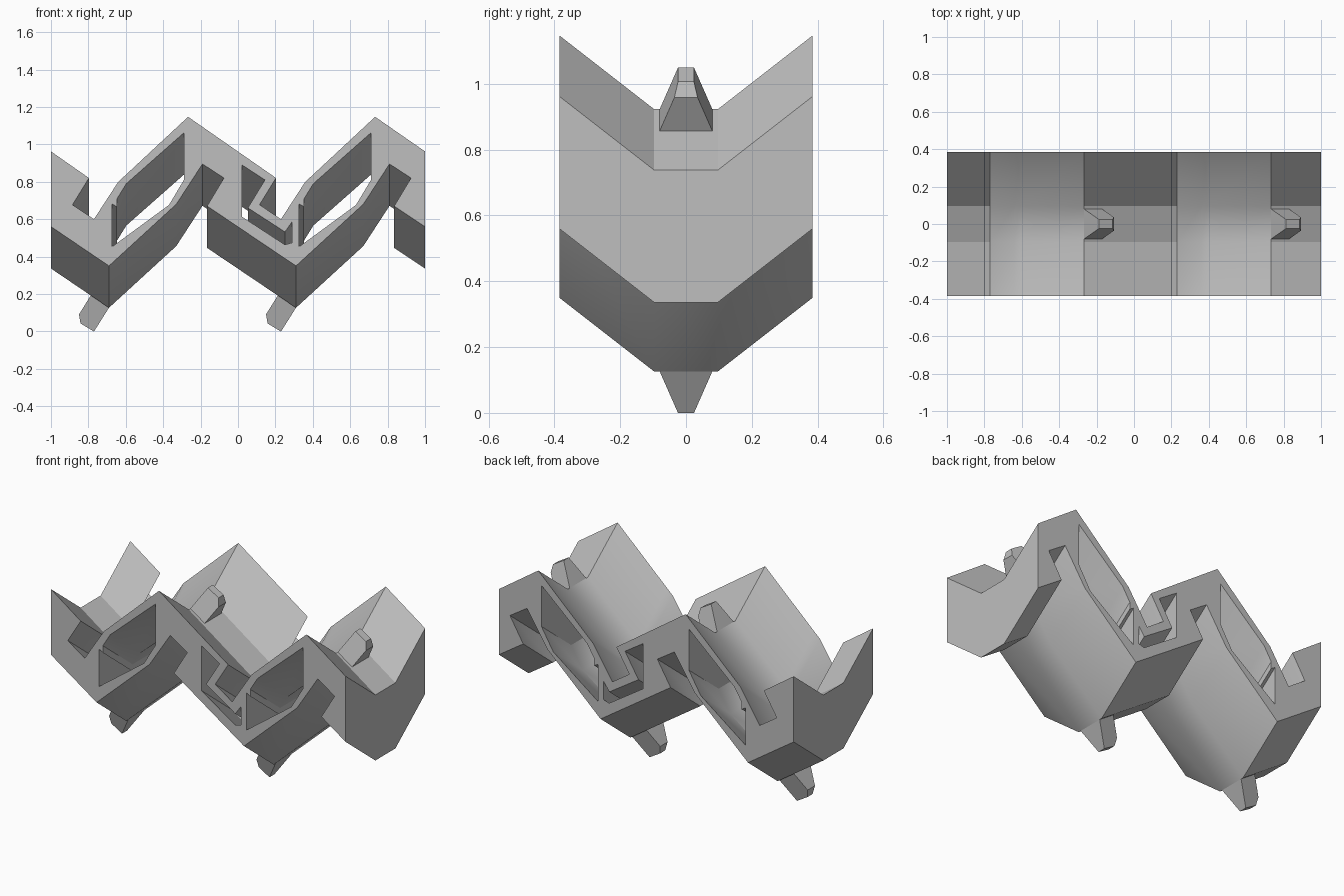
import bpy, bmesh, math

if "Cube" in bpy.data.objects:
    bpy.data.objects.remove(bpy.data.objects["Cube"], do_unlink=True)

steel = bpy.data.materials.new("plain grey")
steel.use_nodes = True
grey = (0.52, 0.52, 0.52, 1)
steel.diffuse_color = grey
steel.node_tree.nodes["Principled BSDF"].inputs["Base Color"].default_value = grey


def shift(points, dx):
    return [(x + dx, z) for x, z in points]


def finish(bm, name):
    bmesh.ops.recalc_face_normals(bm, faces=bm.faces)
    mesh = bpy.data.meshes.new(name)
    bm.to_mesh(mesh)
    bm.free()
    mesh.materials.append(steel)
    obj = bpy.data.objects.new(name, mesh)
    bpy.context.collection.objects.link(obj)
    bpy.ops.object.select_all(action='DESELECT')
    obj.select_set(True)
    bpy.context.view_layer.objects.active = obj
    bpy.ops.object.shade_smooth_by_angle(angle=math.radians(30))
    return obj


# Profile of one link on the outer end faces (x, z)
link_top = [(0.203, 0.82), (0.115, 0.677), (0.23, 0.60), (0.36, 0.80),
            (0.395, 0.832), (0.733, 1.147)]
link_bottom = [(0.31, 0.35), (0.67, 0.68), (0.81, 0.895), (0.925, 0.82), (0.835, 0.67)]
outline = ([(-1, 0.962)] + shift(link_top, -1) + link_top + [(1, 0.962)]
           + [(1, 0.56)] + link_bottom[::-1] + shift(link_bottom, -1)[::-1] + [(-1, 0.56)])

# Through openings: the hollow of each link and the hooked joint gap
hollow = [(0.711, 1.062), (0.403, 0.79), (0.353, 0.709), (0.353, 0.666),
          (0.326, 0.682), (0.326, 0.452), (0.631, 0.676), (0.711, 0.81)]
joint_gap = [(0.021, 0.89), (0.144, 0.81), (0.053, 0.66), (0.251, 0.532),
             (0.289, 0.586), (0.289, 0.474), (0.251, 0.463), (0.021, 0.613)]

# Chevron sweep: the middle band sits lower than the two ends
drop = 0.224
stations = [(-0.385, 0), (-0.097, drop), (0.097, drop), (0.385, 0)]

bm = bmesh.new()
cap_edges = ([], [])
for loop in (outline, hollow, shift(hollow, -1), joint_gap):
    rings = [[bm.verts.new((x, y, z - d)) for x, z in loop] for y, d in stations]
    n = len(loop)
    for a, b in zip(rings, rings[1:]):
        for i in range(n):
            j = (i + 1) % n
            bm.faces.new((a[i], a[j], b[j], b[i]))
    for edges, ring in zip(cap_edges, (rings[0], rings[-1])):
        edges += [bm.edges.get((ring[i], ring[(i + 1) % n])) for i in range(n)]
for edges in cap_edges:
    bmesh.ops.triangle_fill(bm, use_beauty=True, use_dissolve=False, edges=edges)
finish(bm, "track_links")


# Guide teeth: tapered blocks leaning along the surface normal
tooth_side = [(0, 0), (0.08, 0.127), (0.152, 0.084), (0.16, 0.035), (0.097, -0.066)]


def tooth(name, x0, z0, sign):
    bm = bmesh.new()
    sides = []
    for s in (-1, 1):
        ring = []
        for x, z in tooth_side:
            height = 0.565 * x + 0.825 * z
            half = 0.08 - 0.056 * min(1, max(0, height / 0.15))
            ring.append(bm.verts.new((x0 + sign * x, s * half, z0 + sign * z)))
        bm.faces.new(ring)
        sides.append(ring)
    a, b = sides
    for i in range(len(a)):
        j = (i + 1) % len(a)
        bm.faces.new((a[i], a[j], b[j], b[i]))
    finish(bm, name)


for side, dx in (("right", -1), ("left", 0)):
    tooth("upper_tooth_" + side, 0.733 + dx, 1.147 - drop, 1)
    tooth("lower_tooth_" + side, 0.31 + dx, 0.35 - drop, -1)
